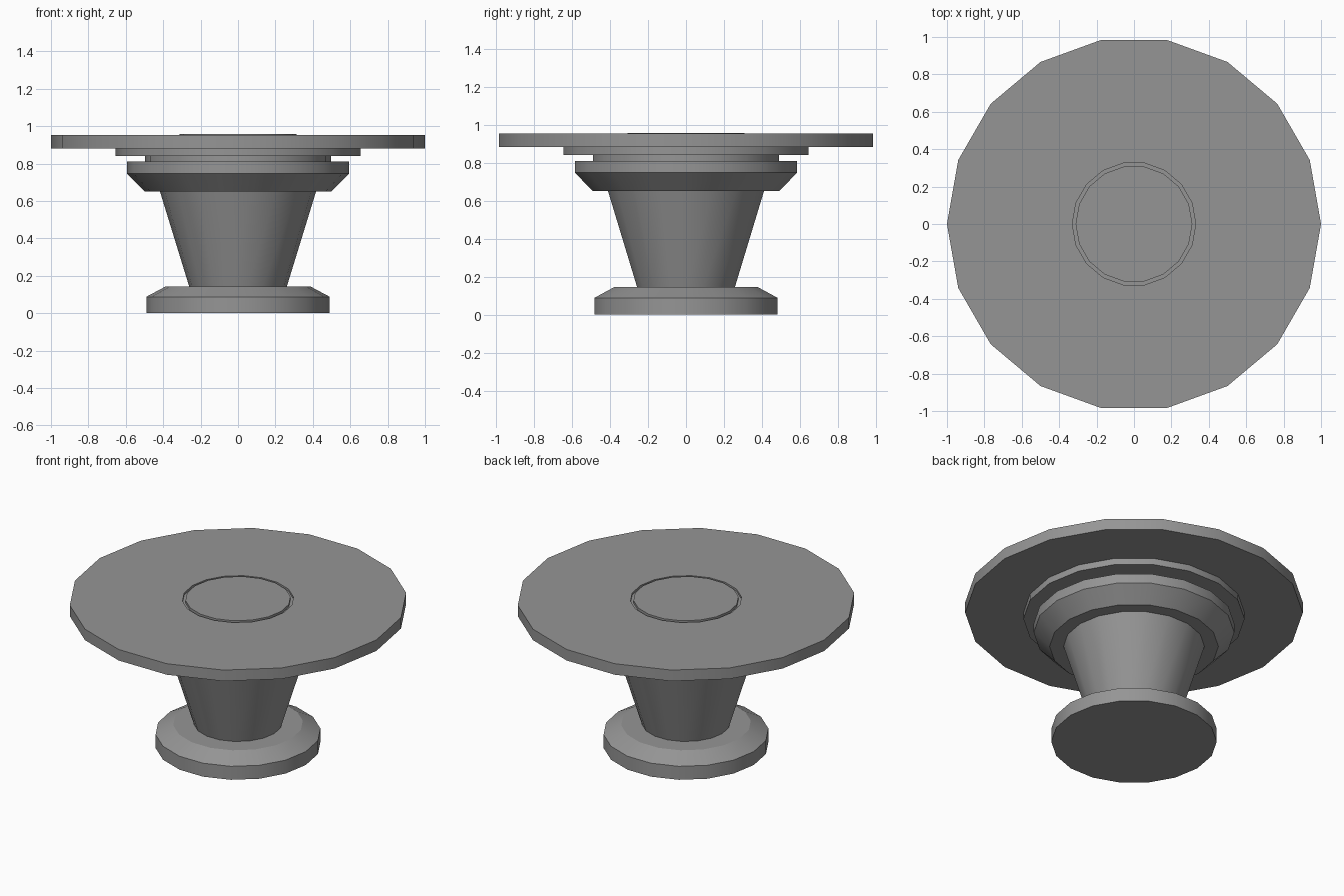
import bpy
import bmesh
from math import cos, sin, pi, radians

SIDES = 18

cube = bpy.data.objects.get("Cube")
if cube:
    bpy.data.objects.remove(cube, do_unlink=True)

# Single grey finish
grey = bpy.data.materials.new("grey")
grey.use_nodes = True
colour = (0.3, 0.3, 0.3, 1.0)
grey.diffuse_color = colour
grey.node_tree.nodes["Principled BSDF"].inputs["Base Color"].default_value = colour


def turned(name, profile):
    """Turn a (radius, height) profile into a closed faceted solid."""
    bm = bmesh.new()
    rings = []
    for radius, z in profile:
        rings.append([bm.verts.new((radius * cos(2 * pi * i / SIDES),
                                    radius * sin(2 * pi * i / SIDES), z))
                      for i in range(SIDES)])
    for low, high in zip(rings, rings[1:]):
        for i in range(SIDES):
            j = (i + 1) % SIDES
            bm.faces.new((low[i], low[j], high[j], high[i]))
    bm.faces.new(rings[0][::-1])
    bm.faces.new(rings[-1])
    bmesh.ops.recalc_face_normals(bm, faces=bm.faces)
    mesh = bpy.data.meshes.new(name)
    bm.to_mesh(mesh)
    bm.free()
    mesh.materials.append(grey)
    obj = bpy.data.objects.new(name, mesh)
    bpy.context.collection.objects.link(obj)
    bpy.ops.object.select_all(action="DESELECT")
    obj.select_set(True)
    bpy.context.view_layer.objects.active = obj
    bpy.ops.object.shade_smooth_by_angle(angle=radians(25))
    return obj


# Foot and pedestal
turned("foot", [(0.49, 0), (0.49, 0.088), (0.385, 0.144)])
turned("pedestal", [(0.26, 0.14), (0.42, 0.66)])

# Stepped supports beneath the top
turned("collar", [(0.5, 0.652), (0.594, 0.747), (0.594, 0.81)])
turned("neck", [(0.497, 0.805), (0.497, 0.845)])
turned("support_ring", [(0.655, 0.84), (0.655, 0.887)])

# Round top with a shallow groove around a centre plate
turned("table_top", [(1, 0.882), (1, 0.954), (0.33, 0.954), (0.33, 0.94)])
turned("centre_plate", [(0.312, 0.935), (0.312, 0.957)])
